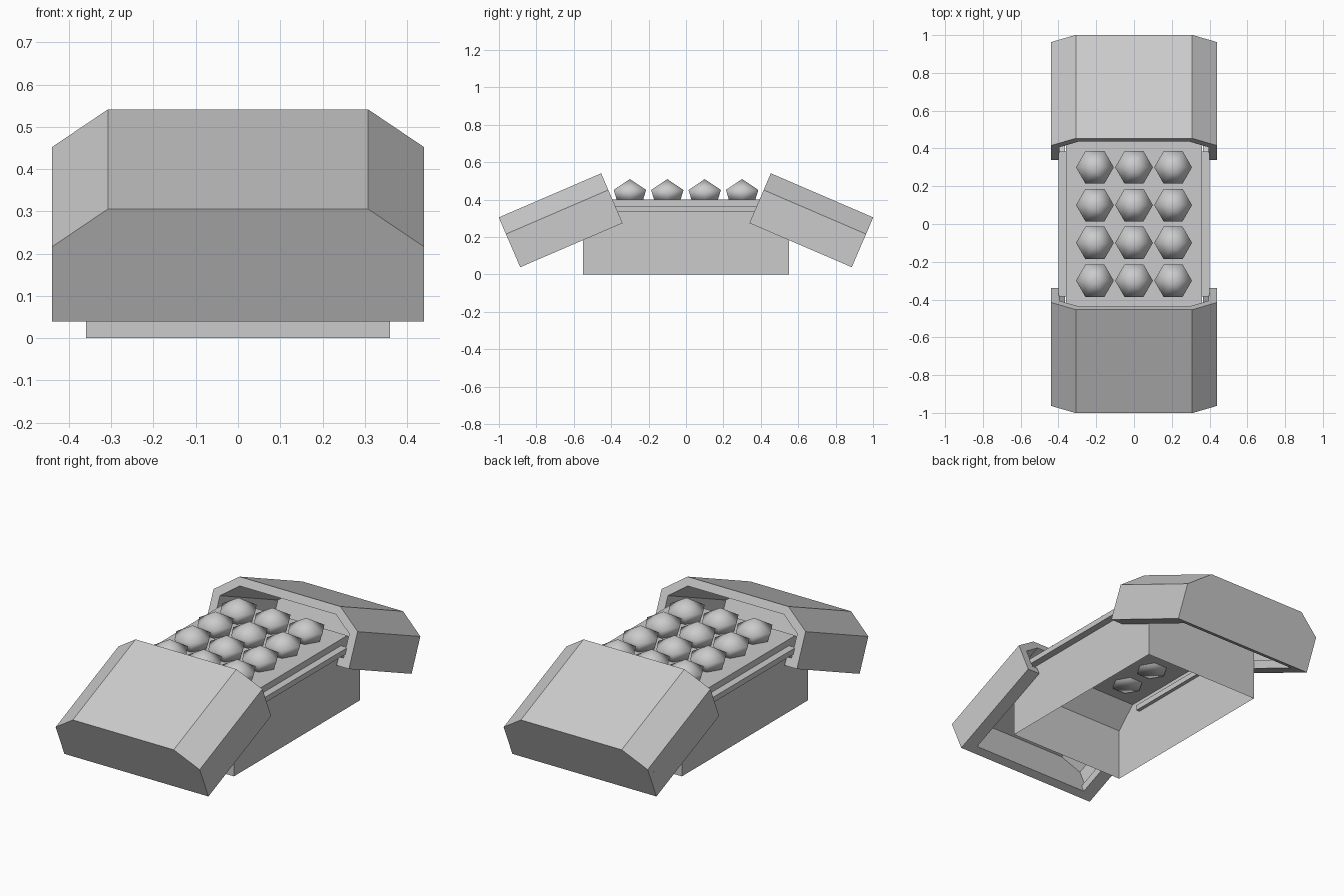
import bpy, bmesh, math
from mathutils import Matrix

if "Cube" in bpy.data.objects:
    bpy.data.objects.remove(bpy.data.objects["Cube"])


def make_object(name, bm):
    bmesh.ops.recalc_face_normals(bm, faces=bm.faces)
    mesh = bpy.data.meshes.new(name)
    bm.to_mesh(mesh)
    bm.free()
    obj = bpy.data.objects.new(name, mesh)
    bpy.context.collection.objects.link(obj)
    return obj


def prism(bm, pts, place, depth):
    """Extrude a closed profile; place(u, v) gives the start point."""
    face = bm.faces.new([bm.verts.new(place(*p)) for p in pts])
    ext = bmesh.ops.extrude_face_region(bm, geom=[face])
    verts = [g for g in ext["geom"] if isinstance(g, bmesh.types.BMVert)]
    bmesh.ops.translate(bm, verts=verts, vec=depth)


def mirrored(half):
    return half + [(-x, z) for x, z in reversed(half)]


# Hollow base with chamfered ends and an open underside
bm = bmesh.new()
prism(bm, mirrored([(0.55, 0), (0.55, 0.29), (0.44, 0.40)]),
      lambda y, z: (-0.36, y, z), (0.72, 0, 0))
bottom = [f for f in bm.faces if all(v.co.z < 0.001 for v in f.verts)]
bmesh.ops.recalc_face_normals(bm, faces=bm.faces)
bmesh.ops.delete(bm, geom=bottom, context='FACES_ONLY')
mesh = bpy.data.meshes.new("base_shell")
bm.to_mesh(mesh)
bm.free()
bpy.context.collection.objects.link(bpy.data.objects.new("base_shell", mesh))

# Side rails
for side, sx in (("left", -1), ("right", 1)):
    bm = bmesh.new()
    bmesh.ops.create_cube(bm, size=1, matrix=Matrix.Translation((sx * 0.37, 0, 0.35))
                          @ Matrix.Diagonal((0.06, 0.77, 0.03, 1)))
    make_object(side + "_rail", bm)

# Tilted covers: chamfered shell with inward lips and a closed outer end
outer = [(0.44, -0.145), (0.44, 0.048), (0.308, 0.145)]
inner = [(0.295, 0.1), (0.395, 0.025), (0.395, -0.1), (0.365, -0.1), (0.365, -0.145)]
section = outer[::1] + [(-x, z) for x, z in reversed(outer)]
section += [(-x, z) for x, z in reversed(inner)] + inner
section = (outer + [(-x, z) for x, z in reversed(outer)]
           + [(-x, z) for x, z in reversed(inner)] + inner)
# walk the inside of the left wall from its lip upwards, then down the right
for name, turn in (("back_cover", 0), ("front_cover", math.pi)):
    bm = bmesh.new()
    prism(bm, section, lambda x, z: (x, -0.298, z), (0, 0.56, 0))
    prism(bm, mirrored(outer), lambda x, z: (x, 0.253, z), (0, 0.045, 0))
    cover = make_object(name, bm)
    cover.matrix_world = (Matrix.Rotation(turn, 4, 'Z')
                          @ Matrix.Translation((0, 0.67, 0.29))
                          @ Matrix.Rotation(math.radians(-23.3), 4, 'X'))

# Grid of six-sided rounded buttons
for row in range(4):
    for col in range(3):
        bm = bmesh.new()
        rings = [[bm.verts.new((r * math.cos(i * math.pi / 3), r * math.sin(i * math.pi / 3), z))
                  for i in range(6)] for r, z in ((0.08, 0.395), (0.1, 0.452))]
        apex = bm.verts.new((0, 0, 0.51))
        bm.faces.new(rings[0])
        for i in range(6):
            j = (i + 1) % 6
            bm.faces.new((rings[0][i], rings[0][j], rings[1][j], rings[1][i]))
            bm.faces.new((rings[1][i], rings[1][j], apex))
        for f in bm.faces:
            f.smooth = True
        knob = make_object(f"button_{row}_{col}", bm)
        knob.location = ((col - 1) * 0.207, (row - 1.5) * 0.2, 0)
